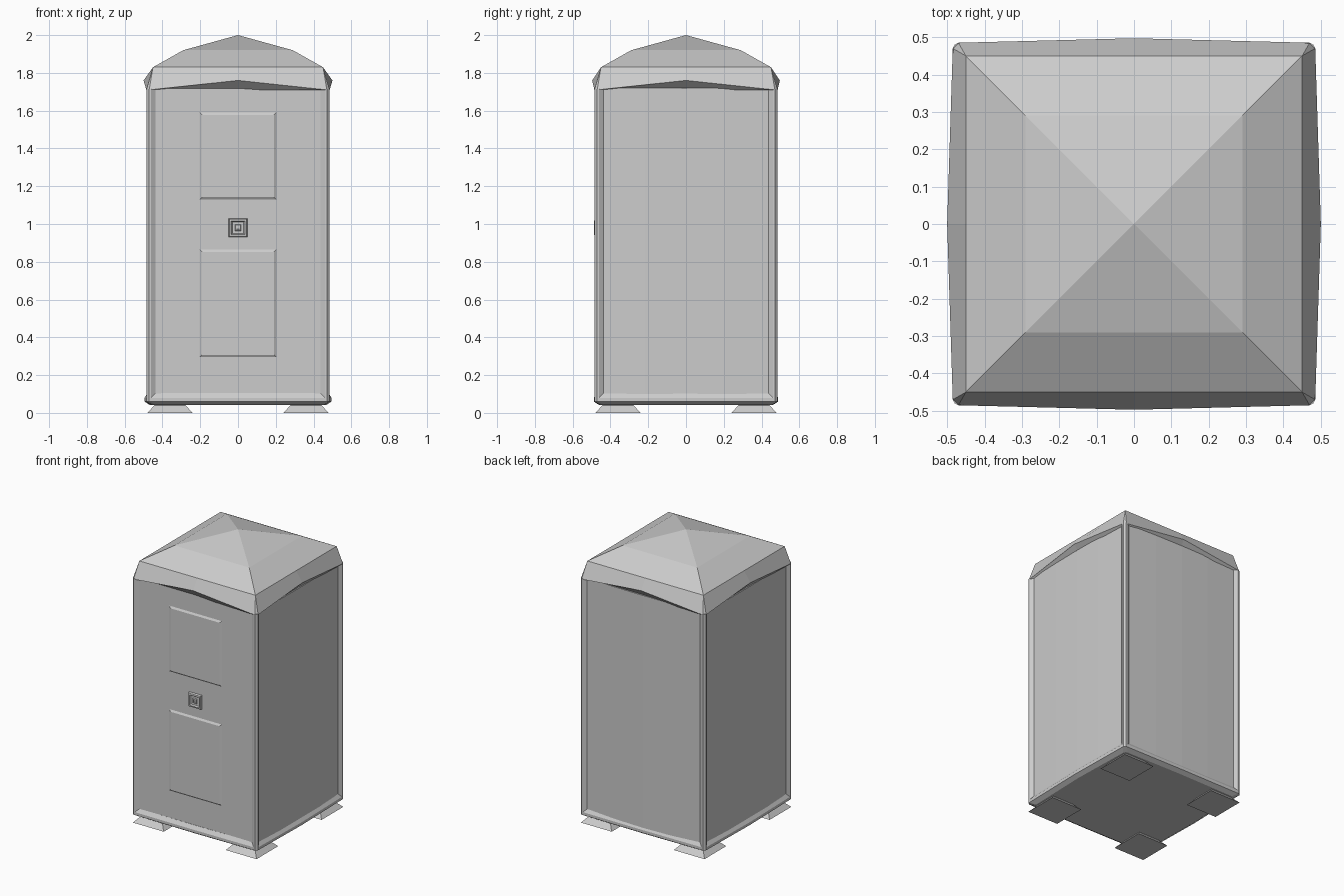
import bpy, bmesh

if "Cube" in bpy.data.objects:
    bpy.data.objects.remove(bpy.data.objects["Cube"])

grey = bpy.data.materials.new("light_grey_plastic")
grey.diffuse_color = (0.604, 0.604, 0.604, 1)
grey.use_nodes = True
grey.node_tree.nodes["Principled BSDF"].inputs["Base Color"].default_value = grey.diffuse_color


def loft(name, rings):
    """Skin a list of equal-length point rings, cap both ends."""
    bm = bmesh.new()
    vs = [[bm.verts.new(p) for p in r] for r in rings]
    n = len(rings[0])
    for a, b in zip(vs, vs[1:]):
        for i in range(n):
            j = (i + 1) % n
            bm.faces.new((a[i], a[j], b[j], b[i]))
    bm.faces.new(vs[0])
    bm.faces.new(vs[-1])
    bmesh.ops.remove_doubles(bm, verts=bm.verts, dist=0.0005)
    bmesh.ops.recalc_face_normals(bm, faces=bm.faces)
    me = bpy.data.meshes.new(name)
    bm.to_mesh(me)
    bm.free()
    me.materials.append(grey)
    ob = bpy.data.objects.new(name, me)
    bpy.context.collection.objects.link(ob)
    return ob


def turn(x, y, k):
    for _ in range(k):
        x, y = -y, x
    return x, y


def ring(r, c, z, bulge_y=0.0, bulge_x=0.0, zmid=None):
    """Square ring with cut corners and bowed side middles."""
    zmid = z if zmid is None else zmid
    pts = []
    for k in range(4):
        b = bulge_y if k % 2 == 0 else bulge_x
        for x, y, h in ((c - r, -r, z), (0, -r - b, zmid), (r - c, -r, z)):
            pts.append((*turn(x, y, k), h))
    return pts


def wall_ring(z):
    """Wall plan: flat door side, three bowed sides."""
    pts = []
    for k in range(4):
        for x, b in ((-0.45, 0), (-0.215, 0.008), (0, 0.011), (0.215, 0.008), (0.45, 0)):
            pts.append((*turn(x, -0.469 - (b if k else 0), k), z))
    return pts


# Walls
loft("walls", [wall_ring(0.07), wall_ring(1.72)])

# Corner posts, bevelled towards the wall panels
post = [(0.435, -0.468), (0.46, -0.485), (0.472, -0.485), (0.485, -0.472),
        (0.485, -0.46), (0.468, -0.435), (0.435, -0.435)]
for k in range(4):
    loft("corner_post_%d" % (k + 1),
         [[(*turn(x, y, k), z) for x, y in post] for z in (0.06, 1.715)])

# Base sill, bowed on the sides
loft("base_sill", [ring(0.455, 0.02, 0.042, 0.005, 0.012),
                   ring(0.485, 0.015, 0.06, 0.003, 0.01),
                   ring(0.485, 0.015, 0.08, 0.003, 0.01),
                   ring(0.468, 0.015, 0.105, 0.003, 0.01)])

# Roof: underside, peaked eave, two slopes and the apex
loft("roof", [ring(0.462, 0.01, 1.708),
              ring(0.485, 0.015, 1.71, 0.012, 0.015, 1.76),
              ring(0.45, 0, 1.83),
              ring(0.29, 0, 1.92),
              ring(0.0005, 0, 2.0)])

# Feet
for i, (sx, sy) in enumerate(((-1, -1), (1, -1), (1, 1), (-1, 1))):
    rings = []
    for h, z in ((0.12, 0), (0.082, 0.04), (0.082, 0.05)):
        rings.append([(sx * 0.36 + h * a, sy * 0.36 + h * b, z)
                      for a, b in ((-1, -1), (1, -1), (1, 1), (-1, 1))])
    loft("foot_%d" % (i + 1), rings)


def door_rings(hx, zc, hz, steps):
    """Rectangles on the door, each step is (inset, y)."""
    return [[(a * (hx - s), y, zc + b * (hz - s))
             for a, b in ((-1, -1), (1, -1), (1, 1), (-1, 1))] for s, y in steps]


# Raised door panels
for name, zc, hz in (("upper_door_panel", 1.36, 0.23), ("lower_door_panel", 0.58, 0.285)):
    loft(name, door_rings(0.203, zc, hz, ((0, -0.465), (0, -0.469), (0.012, -0.477))))

# Door latch: square frame with a small knob in it
loft("door_latch", door_rings(0.05, 0.98, 0.05, (
    (0, -0.465), (0.004, -0.484), (0.014, -0.486), (0.02, -0.477),
    (0.033, -0.477), (0.036, -0.486), (0.042, -0.486), (0.043, -0.479))))
